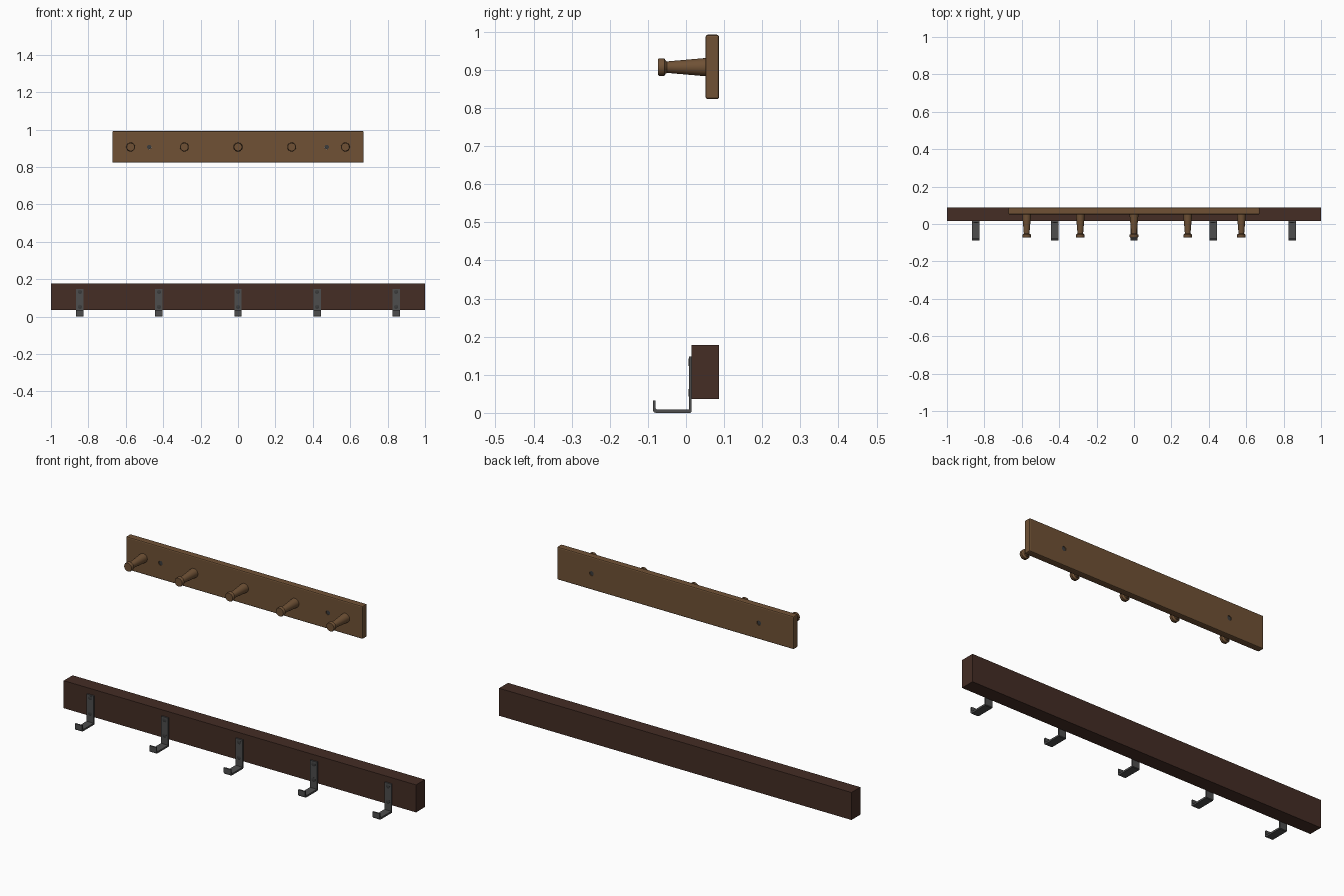
import bpy, bmesh, math
from mathutils import Matrix

if "Cube" in bpy.data.objects:
    bpy.data.objects.remove(bpy.data.objects["Cube"])


def material(name, rgb):
    m = bpy.data.materials.new(name)
    m.diffuse_color = (*rgb, 1)
    m.use_nodes = True
    m.node_tree.nodes["Principled BSDF"].inputs["Base Color"].default_value = m.diffuse_color
    return m


OAK = material("warm_brown_wood", (0.16, 0.083, 0.036))
WALNUT = material("dark_brown_wood", (0.058, 0.026, 0.018))
IRON = material("dark_iron", (0.075, 0.075, 0.075))
SCREW = material("screw_grey", (0.045, 0.045, 0.045))


def add_object(name, bm, mat, smooth=False):
    bmesh.ops.recalc_face_normals(bm, faces=bm.faces)
    mesh = bpy.data.meshes.new(name)
    bm.to_mesh(mesh)
    bm.free()
    mesh.materials.append(mat)
    ob = bpy.data.objects.new(name, mesh)
    bpy.context.collection.objects.link(ob)
    if smooth:
        bpy.ops.object.select_all(action='DESELECT')
        ob.select_set(True)
        bpy.context.view_layer.objects.active = ob
        bpy.ops.object.shade_smooth_by_angle(angle=math.radians(35))
    return ob


def box(name, lo, hi, mat, bevel=0.0):
    bm = bmesh.new()
    size = [b - a for a, b in zip(lo, hi)]
    mid = [(a + b) / 2 for a, b in zip(lo, hi)]
    bmesh.ops.create_cube(bm, size=1, matrix=Matrix.Translation(mid) @ Matrix.Diagonal((*size, 1)))
    ob = add_object(name, bm, mat)
    if bevel:
        mod = ob.modifiers.new("soft_edges", 'BEVEL')
        mod.width = bevel
        mod.segments = 2
    return ob


def turned(name, x, z, profile, mat, sides=24):
    """Solid turned about the y axis from (y, radius) points."""
    bm = bmesh.new()
    rings = []
    for y, r in profile:
        rings.append([bm.verts.new((x + r * math.cos(2 * math.pi * i / sides), y,
                                    z + r * math.sin(2 * math.pi * i / sides)))
                      for i in range(sides)])
    for a, b in zip(rings, rings[1:]):
        for i in range(sides):
            j = (i + 1) % sides
            bm.faces.new((a[i], a[j], b[j], b[i]))
    bm.faces.new(rings[0])
    bm.faces.new(rings[-1])
    return add_object(name, bm, mat, True)


def hook(name, x, width):
    """Bent strip: side outline in (y, z), extruded across x."""
    outline = [(0.015, 0.149), (0.008, 0.149), (0.008, 0.010), (-0.077, 0.010),
               (-0.080, 0.013), (-0.080, 0.034), (-0.087, 0.034), (-0.087, 0.009),
               (-0.085, 0.003), (-0.079, 0.001), (0.012, 0.001), (0.015, 0.004)]
    bm = bmesh.new()
    face = bm.faces.new([bm.verts.new((x - width / 2, y, z - 0.001)) for y, z in outline])
    out = bmesh.ops.extrude_face_region(bm, geom=[face])
    verts = [v for v in out["geom"] if isinstance(v, bmesh.types.BMVert)]
    bmesh.ops.translate(bm, verts=verts, vec=(width, 0, 0))
    return add_object(name, bm, IRON)


# Upper peg rail with two through holes
rail = box("peg_rail", (-0.672, 0.051, 0.823), (0.672, 0.087, 0.992), OAK, 0.006)
for side in (-1, 1):
    cutter = turned("hole_cutter", side * 0.475, 0.907, [(0.03, 0.012), (0.11, 0.012)], OAK, 16)
    cutter.hide_render = True
    cutter.hide_set(True)
    cut = rail.modifiers.new("screw_hole", 'BOOLEAN')
    cut.operation = 'DIFFERENCE'
    cut.object = cutter
    # Screw sunk in the hole
    turned("rail_screw", side * 0.475, 0.907, [(0.054, 0.0115), (0.084, 0.0115)], SCREW, 16)

# Turned pegs
peg = [(0.053, 0.024), (-0.050, 0.015), (-0.054, 0.018), (-0.057, 0.023),
       (-0.070, 0.023), (-0.073, 0.021)]
for k in range(-2, 3):
    turned("peg", k * 0.287, 0.907, peg, OAK)

# Lower beam
box("lower_beam", (-1.0, 0.015, 0.037), (1.0, 0.087, 0.178), WALNUT)

# Bent metal hooks with screw heads
for k in range(-2, 3):
    x = k * 0.4225
    hook("metal_hook", x, 0.04)
    for z in (0.133, 0.053):
        turned("hook_screw", x, z, [(0.010, 0.011), (0.0075, 0.011), (0.0065, 0.008)], SCREW, 16)
